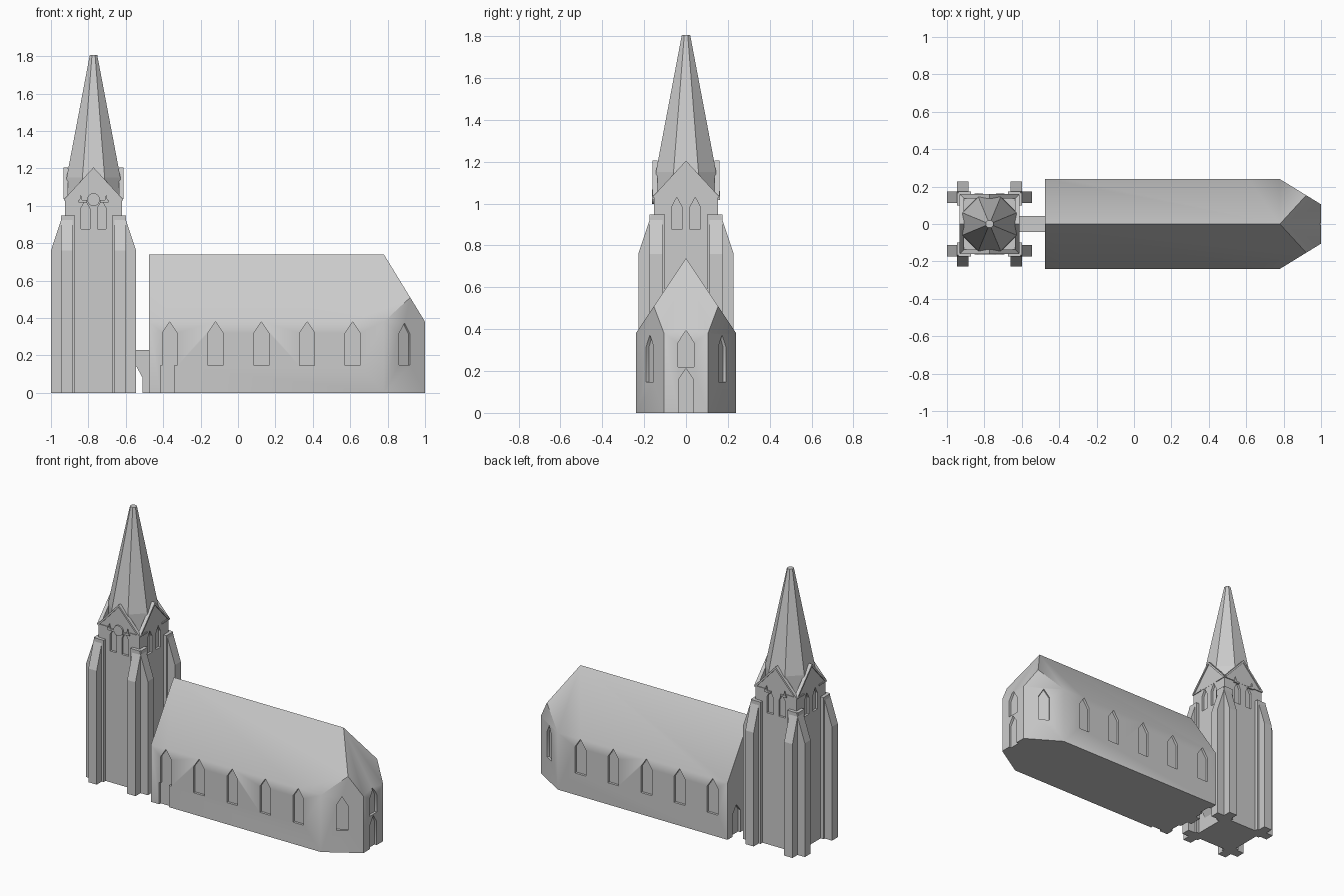
import bpy, bmesh, math
from math import pi, sin, cos

if "Cube" in bpy.data.objects:
    bpy.data.objects.remove(bpy.data.objects["Cube"])

stone = bpy.data.materials.new("grey_stone")
stone.diffuse_color = (0.6, 0.6, 0.6, 1)
stone.use_nodes = True
stone.node_tree.nodes["Principled BSDF"].inputs["Base Color"].default_value = stone.diffuse_color
TC = (-0.7725, 0.0)          # tower centre
SIDES = [-pi / 2, 0, pi / 2, pi]


def prism(bm, outline, origin, ang, d0, d1):
    """Extrude an outline (u, z) along the horizontal direction ang."""
    n, t = (cos(ang), sin(ang)), (-sin(ang), cos(ang))
    rings = [[bm.verts.new((origin[0] + t[0] * u + n[0] * d,
                            origin[1] + t[1] * u + n[1] * d, z)) for u, z in outline]
             for d in (d0, d1)]
    bm.faces.new(rings[0])
    bm.faces.new(rings[1][::-1])
    k = len(outline)
    for i in range(k):
        j = (i + 1) % k
        bm.faces.new((rings[0][i], rings[1][i], rings[1][j], rings[0][j]))


def arch(u, w, z0, spring, z1):
    return [(u - w / 2, z0), (u + w / 2, z0), (u + w / 2, spring), (u, z1), (u - w / 2, spring)]


def rect(u0, u1, z0, z1):
    return [(u0, z0), (u1, z0), (u1, z1), (u0, z1)]


def make(name, bm):
    bmesh.ops.recalc_face_normals(bm, faces=bm.faces[:])
    me = bpy.data.meshes.new(name)
    bm.to_mesh(me)
    bm.free()
    me.materials.append(stone)
    ob = bpy.data.objects.new(name, me)
    bpy.context.collection.objects.link(ob)
    return ob


def select(ob):
    bpy.ops.object.select_all(action='DESELECT')
    ob.select_set(True)
    bpy.context.view_layer.objects.active = ob


def carve(ob, cutter):
    cutter.hide_render = True
    m = ob.modifiers.new("openings", 'BOOLEAN')
    m.operation, m.solver, m.object = 'DIFFERENCE', 'EXACT', cutter
    select(ob)
    bpy.ops.object.modifier_apply(modifier=m.name)
    bpy.data.objects.remove(cutter, do_unlink=True)


# Nave with hipped, angled east end
bm = bmesh.new()
pts = [(-0.475, 0, 0.74), (0.78, 0, 0.74)]
for s in (-1, 1):
    for z in (0, 0.38):
        pts += [(-0.475, s * 0.24, z), (0.78, s * 0.24, z), (1, s * 0.105, z)]
    pts.append((0.9208, s * 0.1536, 0.5096))
for p in pts:
    bm.verts.new(p)
bmesh.ops.convex_hull(bm, input=bm.verts[:])
bmesh.ops.dissolve_limit(bm, angle_limit=0.02, verts=bm.verts[:], edges=bm.edges[:])
nave = make("nave", bm)

# Nave window and door recesses
bm = bmesh.new()
R = 0.016
for x in (-0.12, 0.125, 0.37, 0.613):
    for s in (-1, 1):
        prism(bm, arch(0, 0.08, 0.145, 0.32, 0.38), (x, s * 0.24), s * pi / 2, -R, 0.05)
prism(bm, arch(0, 0.08, 0.145, 0.32, 0.38), (-0.365, 0.24), pi / 2, -R, 0.05)
prism(bm, [(-0.415, -0.02), (-0.342, -0.02), (-0.342, 0.145), (-0.325, 0.145), (-0.325, 0.32),
           (-0.365, 0.38), (-0.405, 0.32), (-0.405, 0.145), (-0.415, 0.145)],
      (0, -0.24), -pi / 2, -R, 0.05)
for s in (-1, 1):
    prism(bm, arch(0, 0.07, 0.148, 0.315, 0.373), (0.89, s * 0.1725),
          s * math.atan2(0.22, 0.135), -R, 0.05)
    prism(bm, arch(s * 0.145, 0.08, -0.02, 0.15, 0.2), (-0.475, 0), pi, -R, 0.02)
prism(bm, arch(0, 0.076, 0.22, 0.335, 0.395), (1, 0), 0, -R, 0.05)
prism(bm, arch(0, 0.072, -0.02, 0.158, 0.212), (1, 0), 0, -R, 0.05)
carve(nave, make("nave_openings", bm))

# Arched link between tower and nave
bm = bmesh.new()
prism(bm, [(-0.63, 0.23), (-0.47, 0.23), (-0.47, 0), (-0.51, 0), (-0.51, 0.08),
           (-0.565, 0.18), (-0.63, 0.07)], (0, 0), -pi / 2, -0.043, 0.043)
link = make("arched_link", bm)

# Tower body with paired belfry lancets
bm = bmesh.new()
prism(bm, rect(-0.152, 0.152, 0, 1.04), TC, 0, -0.152, 0.152)
tower = make("tower_body", bm)
bm = bmesh.new()
for a in SIDES:
    for u in (-0.044, 0.044):
        prism(bm, arch(u, 0.048, 0.877, 0.985, 1.03), TC, a, 0.137, 0.2)
carve(tower, make("belfry_openings", bm))

# Paired corner buttresses with sloped tops
bm = bmesh.new()
for a in SIDES:
    for lo, hi in ((-0.174, -0.113), (0.113, 0.174)):
        prism(bm, [(0.1, 0), (0.2275, 0), (0.2275, 0.76), (0.166, 0.947), (0.1, 0.947)],
              TC, a - pi / 2, lo, hi)
buttresses = make("buttresses", bm)

# Gables with raised copings and kneelers
bm = bmesh.new()
for a in SIDES:
    prism(bm, [(-0.152, 1.03), (0.152, 1.03), (0, 1.195)], TC, a, 0.138, 0.153)
    for s in (-1, 1):
        prism(bm, [(s * 0.157, 1.035), (0, 1.205), (0, 1.188), (s * 0.142, 1.035)],
              TC, a, 0.136, 0.16)
        prism(bm, rect(s * 0.08, s * 0.157, 1.028, 1.038), TC, a, 0.14, 0.158)
gables = make("gables", bm)

# String moulding over the belfry on front and back
bm = bmesh.new()
for a in (-pi / 2, pi / 2):
    for s in (-1, 1):
        prism(bm, rect(s * 0.035, s * 0.08, 1.018, 1.03), TC, a, 0.145, 0.162)
        prism(bm, [(s * 0.06, 1.03), (s * 0.075, 1.03), (s * 0.0675, 1.06)], TC, a, 0.145, 0.162)
moulding = make("string_moulding", bm)

# Round disc on the front gable
bm = bmesh.new()
prism(bm, [(0.034 * cos(i * pi / 12), 1.033 + 0.034 * sin(i * pi / 12)) for i in range(24)],
      TC, -pi / 2, 0.145, 0.163)
disc = make("round_disc", bm)

# Eight-sided spire with blunt tip
bm = bmesh.new()
rings = []
for z, ap in ((1.03, 0.146), (1.15, 0.144), (1.805, 0.02)):
    r = ap / cos(pi / 8)
    rings.append([bm.verts.new((TC[0] + r * cos(pi / 8 + i * pi / 4),
                                r * sin(pi / 8 + i * pi / 4), z)) for i in range(8)])
bm.faces.new(rings[0])
bm.faces.new(rings[-1])
for lo, hi in zip(rings, rings[1:]):
    for i in range(8):
        j = (i + 1) % 8
        bm.faces.new((lo[i], lo[j], hi[j], hi[i]))
spire = make("spire", bm)

# Soft shading across the shallow roof and apse edges
for ob in (nave, disc):
    select(ob)
    bpy.ops.object.shade_smooth_by_angle(angle=math.radians(38))
